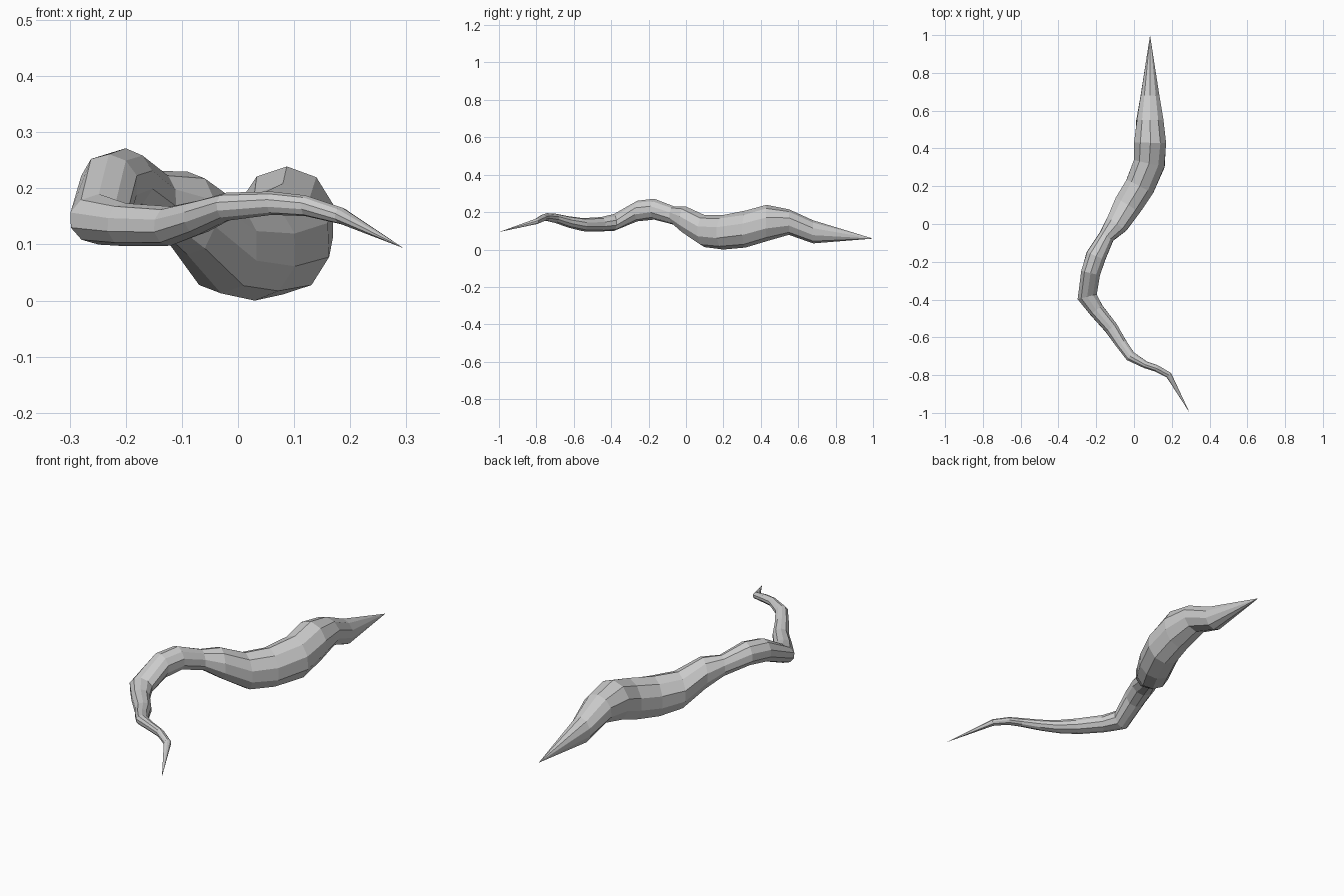
import bpy, bmesh, math, random
from mathutils import Vector

if "Cube" in bpy.data.objects:
    bpy.data.objects.remove(bpy.data.objects["Cube"])

random.seed(4)
SIDES = 10

# Centreline stations: x, y, z, half width, half height
stations = [
    (.085, .68, .102, .052, .060),
    (.085, .55, .155, .073, .067),
    (.087, .43, .148, .087, .094),
    (.080, .32, .115, .085, .095),
    (.030, .20, .097, .082, .092),
    (-.03, .10, .104, .077, .085),
    (-.09, .00, .162, .062, .074),
    (-.145, -.065, .190, .042, .048),
    (-.20, -.17, .222, .055, .053),
    (-.23, -.26, .212, .053, .055),
    (-.248, -.385, .150, .055, .044),
    (-.20, -.455, .142, .042, .038),
    (-.12, -.55, .140, .037, .035),
    (-.07, -.63, .155, .032, .030),
    (-.02, -.70, .174, .028, .024),
    (.06, -.745, .180, .019, .020),
    (.12, -.765, .175, .018, .018),
    (.185, -.80, .157, .017, .015),
]
tip_a, tip_b = Vector((.085, 1, .065)), Vector((.295, -1, .10))
path = [tip_a] + [Vector(s[:3]) for s in stations] + [tip_b]

# Irregular rings swept along the crooked path
bm = bmesh.new()
rings = []
for i, (x, y, z, w, h) in enumerate(stations, 1):
    t = (path[i + 1] - path[i]).normalized() + (path[i] - path[i - 1]).normalized()
    side = Vector((-t.y, t.x, 0)).normalized()
    ring = []
    for k in range(SIDES):
        a = 2 * math.pi * (k + .5) / SIDES
        r = random.uniform(.98, 1.06)
        ring.append(bm.verts.new(path[i] + side * (w * r * math.cos(a))
                                 + Vector((0, 0, h * r * math.sin(a)))))
    rings.append(ring)

# Skin between rings
for p, q in zip(rings, rings[1:]):
    for k in range(SIDES):
        n = (k + 1) % SIDES
        bm.faces.new((p[k], p[n], q[n], q[k]))

# Pointed ends
for point, ring in ((tip_a, rings[0]), (tip_b, rings[-1])):
    v = bm.verts.new(point)
    for k in range(SIDES):
        bm.faces.new((v, ring[k], ring[(k + 1) % SIDES]))

bmesh.ops.recalc_face_normals(bm, faces=bm.faces)
low = min(v.co.z for v in bm.verts)
bmesh.ops.translate(bm, verts=bm.verts, vec=(0, 0, -low))
mesh = bpy.data.meshes.new("twisted_root")
bm.to_mesh(mesh)
bm.free()
bpy.context.collection.objects.link(bpy.data.objects.new("twisted_root", mesh))
